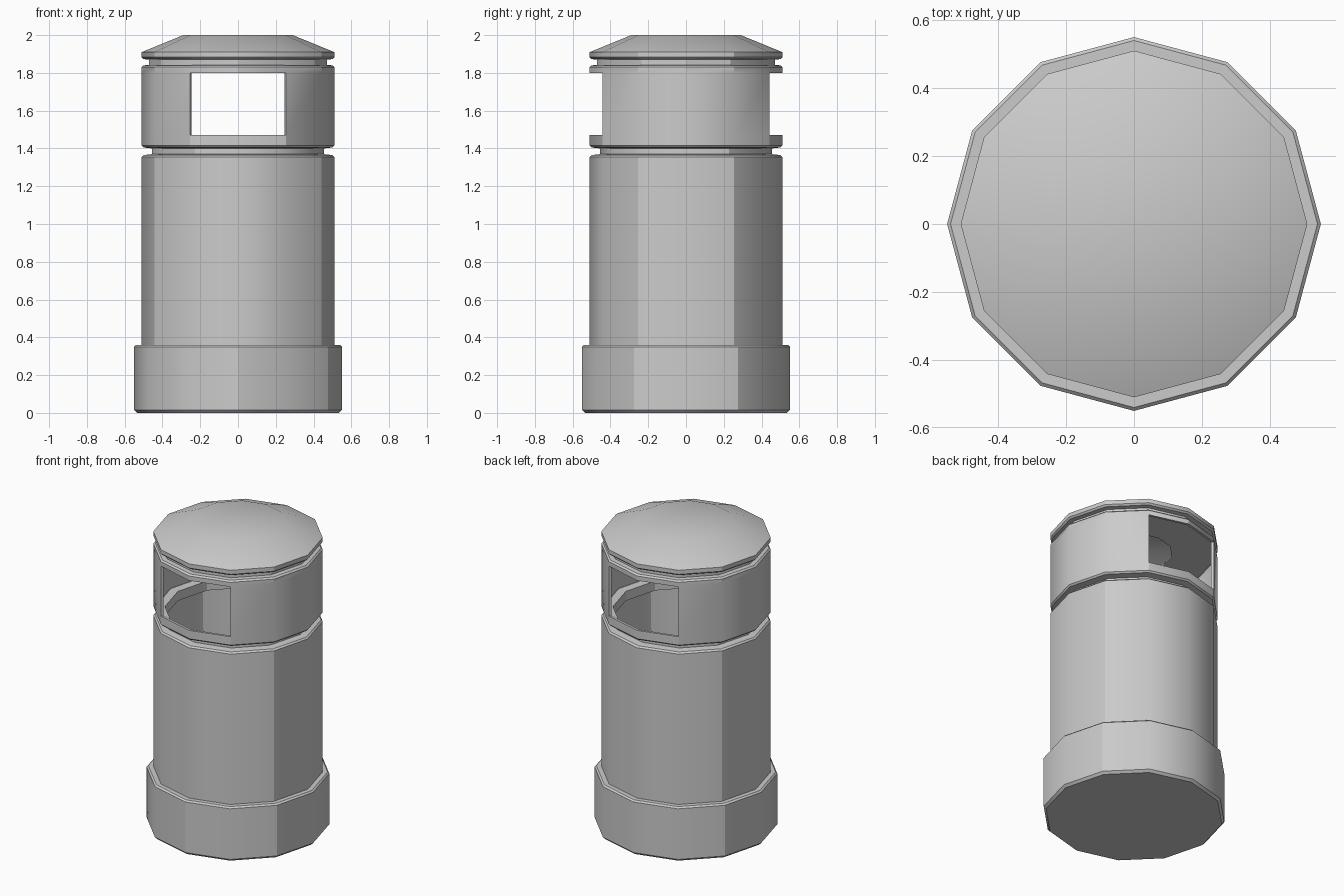
import bpy, bmesh, math
from mathutils import Vector

if "Cube" in bpy.data.objects:
    bpy.data.objects.remove(bpy.data.objects["Cube"])

SIDES = 12


def lathe(name, profile, opening=None, wall=0.0):
    """Spin an (r, z) profile into a 12-sided part, optionally cut and thickened."""
    bm = bmesh.new()
    vs = [bm.verts.new((r, 0, z)) for r, z in profile]
    es = [bm.edges.new(p) for p in zip(vs, vs[1:])]
    bmesh.ops.spin(bm, geom=vs + es, cent=(0, 0, 0), axis=(0, 0, 1),
                   angle=2 * math.pi, steps=SIDES)
    bmesh.ops.remove_doubles(bm, verts=bm.verts, dist=0.0005)
    bmesh.ops.dissolve_degenerate(bm, edges=bm.edges, dist=0.0001)
    bmesh.ops.recalc_face_normals(bm, faces=bm.faces)
    if opening:
        lo, hi = opening
        # remove the two front and two back panels
        gone = [f for f in bm.faces
                if lo < f.calc_center_median().z < hi
                and abs(f.calc_center_median().x) < 0.2
                and abs(f.calc_center_median().y) > 0.4]
        bmesh.ops.delete(bm, geom=gone, context='FACES')
    me = bpy.data.meshes.new(name)
    bm.to_mesh(me)
    bm.free()
    ob = bpy.data.objects.new(name, me)
    bpy.context.collection.objects.link(ob)
    bpy.ops.object.select_all(action='DESELECT')
    ob.select_set(True)
    bpy.context.view_layer.objects.active = ob
    if wall:
        m = ob.modifiers.new("wall", 'SOLIDIFY')
        m.thickness = wall
        m.offset = -1
        m.use_even_offset = True
        bpy.ops.object.modifier_apply(modifier=m.name)
    bpy.ops.object.shade_smooth_by_angle(angle=math.radians(30))
    return ob


# Wide plinth with chamfered edges
lathe("base", [(0, 0), (0.535, 0), (0.55, 0.015), (0.55, 0.35),
               (0.54, 0.36), (0.50, 0.36)])

# Hollow drum, grooved neck, hood with through openings, and domed lid
lathe("bin_shell", [
    (0, 0.03), (0.51, 0.03), (0.51, 1.355), (0.50, 1.365),       # drum
    (0.455, 1.37), (0.455, 1.40),                                # lower groove
    (0.50, 1.405), (0.51, 1.415), (0.51, 1.47), (0.51, 1.80),    # hood
    (0.51, 1.83), (0.50, 1.84),
    (0.47, 1.842), (0.47, 1.87),                                 # upper groove
    (0.50, 1.873), (0.51, 1.883), (0.51, 1.91),                  # lid rim
    (0.29, 2.0), (0, 2.0)],                                      # dome
    opening=(1.48, 1.79), wall=0.016)

# Ring-shaped ceiling inside the hood
lathe("hood_ceiling", [(0.23, 1.835), (0.23, 1.825), (0.49, 1.825),
                       (0.49, 1.835), (0.23, 1.835)])
